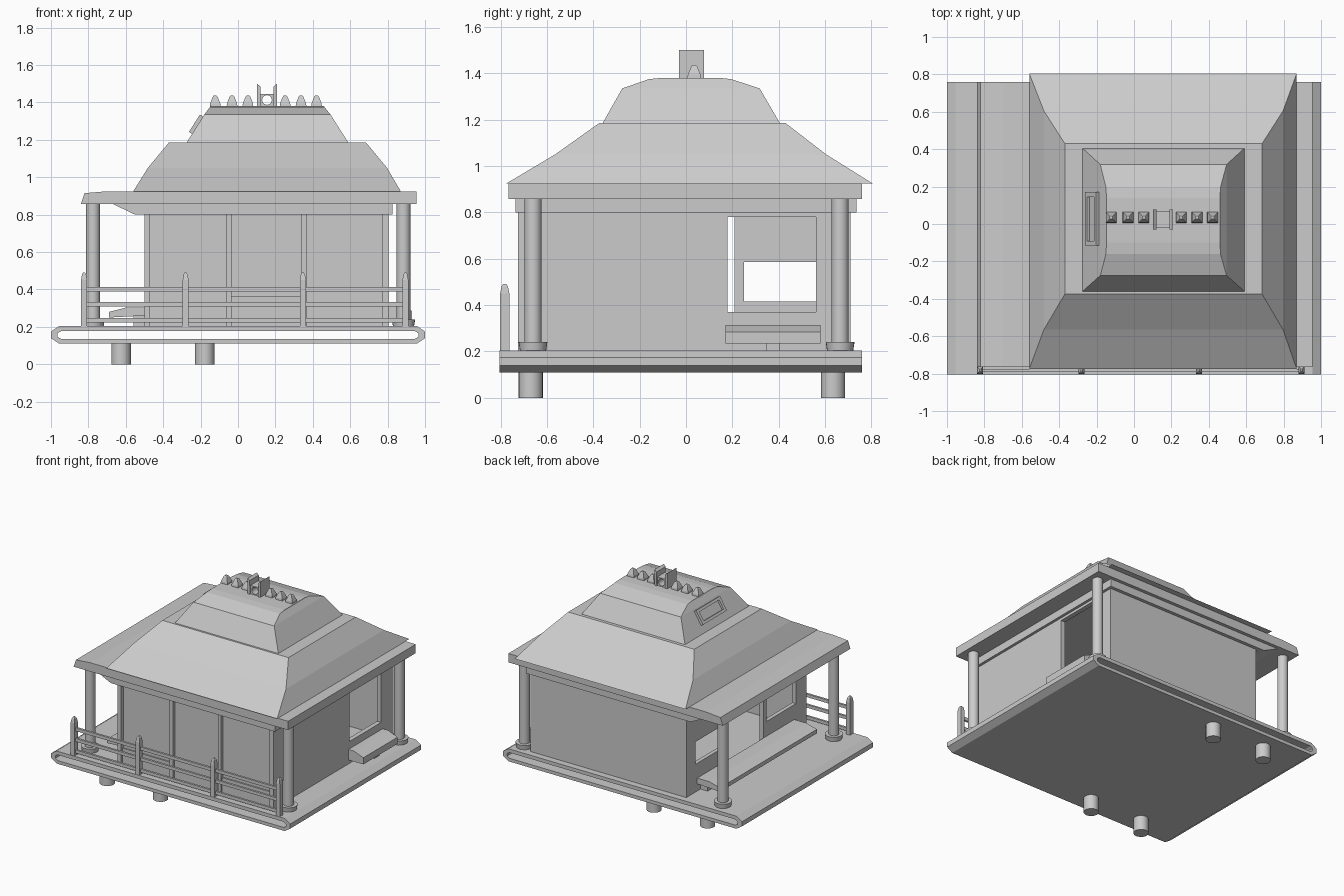
import bpy, bmesh, math

if "Cube" in bpy.data.objects:
    bpy.data.objects.remove(bpy.data.objects["Cube"])


def mesh_object(name, verts, faces):
    mesh = bpy.data.meshes.new(name)
    mesh.from_pydata(verts, [], faces)
    bm = bmesh.new()
    bm.from_mesh(mesh)
    bmesh.ops.recalc_face_normals(bm, faces=bm.faces)
    bm.to_mesh(mesh)
    bm.free()
    obj = bpy.data.objects.new(name, mesh)
    bpy.context.collection.objects.link(obj)
    return obj


def loft(name, rects):
    """Stack of rectangles (x0, x1, y0, y1, z), capped at both ends."""
    v = []
    for x0, x1, y0, y1, z in rects:
        v += [(x0, y0, z), (x1, y0, z), (x1, y1, z), (x0, y1, z)]
    f = [(0, 1, 2, 3), tuple(range(len(v) - 4, len(v)))]
    for r in range(len(rects) - 1):
        for i in range(4):
            a, b = r * 4 + i, r * 4 + (i + 1) % 4
            f.append((a, b, b + 4, a + 4))
    return mesh_object(name, v, f)


def box(name, x0, x1, y0, y1, z0, z1):
    return loft(name, [(x0, x1, y0, y1, z0), (x0, x1, y0, y1, z1)])


def prism(name, profile, y0, y1):
    """Profile of (x, z) points extruded along y."""
    n = len(profile)
    v = [(x, y, z) for y in (y0, y1) for x, z in profile]
    f = [tuple(range(n)), tuple(range(n, 2 * n))]
    f += [(i, (i + 1) % n, (i + 1) % n + n, i + n) for i in range(n)]
    return mesh_object(name, v, f)


def sleeve(name, outer, inner, y0, y1):
    """Hollow (x, z) profile extruded along y."""
    n = len(outer)
    v = [(x, y, z) for y in (y0, y1) for loop in (outer, inner) for x, z in loop]
    f = []
    for i in range(n):
        j = (i + 1) % n
        f += [(i, j, j + n, i + n), (i + 2*n, j + 2*n, j + 3*n, i + 3*n),
              (i, j, j + 2*n, i + 2*n), (i + n, j + n, j + 3*n, i + 3*n)]
    return mesh_object(name, v, f)


def cylinder(name, x, y, z0, z1, r0, r1=None):
    bpy.ops.mesh.primitive_cone_add(vertices=24, radius1=r0, radius2=r1 or r0,
                                    depth=z1 - z0, location=(x, y, (z0 + z1) / 2))
    bpy.context.object.name = name
    bpy.ops.object.shade_smooth_by_angle()


def octagon(hx, z0, z1, cx, cz):
    return [(-hx, z0 + cz), (-hx + cx, z0), (hx - cx, z0), (hx, z0 + cz),
            (hx, z1 - cz), (hx - cx, z1), (-hx + cx, z1), (-hx, z1 - cz)]


# Hollow floor deck and stilts
sleeve("deck", octagon(1, .11, .205, .045, .03), octagon(.965, .135, .178, .02, .012), -.805, .76)
for x in (-.625, -.178):
    for y in (-.67, .635):
        cylinder("stilt", x, y, 0, .112, .052)

# Porch columns with collars
for x in (-.775, .885):
    for y in (-.66, .665):
        cylinder("column", x, y, .2, .865, .037)
        cylinder("column_base", x, y, .2, .24, .056, .062)

# Front and back walls, front pillars
box("back_wall", -.5, .805, .675, .71, .2, .81)
box("front_wall", -.5, .805, -.70, -.67, .2, .81)
for x0, x1 in ((-.5, -.47), (-.065, -.035), (.34, .365), (.77, .805)):
    box("front_pillar", x0, x1, -.725, -.69, .2, .81)
for x0, x1, z in ((-.47, -.065, .32), (-.035, .34, .365), (.365, .77, .32)):
    box("front_kickboard", x0, x1, -.71, -.69, .2, z)

# Right wall around its opening
box("right_wall_front", .77, .805, -.7, .18, .2, .81)
box("right_wall_back", .77, .805, .56, .7, .2, .81)
box("right_wall_low", .77, .805, .18, .56, .2, .37)
box("right_wall_top", .77, .805, .18, .56, .78, .81)

# Left wall: central doorway between two windows
for s in (1, -1):
    for y0, y1, z0, z1 in ((.21, .25, .2, .81), (.6, .7, .2, .81),
                           (.25, .6, .2, .415), (.25, .6, .585, .81)):
        a, b = sorted((s * y0, s * y1))
        box("left_wall_panel", -.5, -.47, a, b, z0, z1)
box("door_lintel", -.5, -.47, -.21, .21, .785, .81)

# Bench on the left, step on the right
prism("left_bench", [(-.69, .25), (-.69, .28), (-.6, .303), (-.5, .303), (-.5, .26)], -.58, .58)
for y in (-.5, .5):
    box("bench_leg", -.56, -.5, y - .04, y + .04, .2, .265)
prism("right_step", [(.8, .235), (.93, .235), (.93, .285), (.85, .315), (.8, .315)], .17, .58)
box("step_foot", .83, .9, .345, .405, .2, .24)

# Eaves
prism("eave_trim", [(-.68, .862), (-.55, .80), (.825, .80), (.825, .862)], -.735, .735)
prism("eave_slab", [(-.84, .858), (-.82, .915), (-.7, .925), (.955, .925), (.955, .858)], -.765, .76)

# Two-tier hipped roof
loft("lower_roof", [(-.56, .87, -.775, .805, .925), (-.482, .797, -.565, .605, 1.05),
                    (-.37, .685, -.375, .43, 1.185)])
loft("upper_roof", [(-.275, .59, -.36, .405, 1.185), (-.18, .495, -.275, .318, 1.335),
                    (-.15, .462, -.16, .195, 1.375), (-.147, .46, -.1, .14, 1.381)])

# Framed vent on the left roof slope
slope = math.atan2(.15, .095)
ux, uz = math.cos(slope), math.sin(slope)


def on_slope(t, h):
    return (-.275 + ux * t - uz * h, 1.185 + uz * t + ux * h)


def vent_bar(name, t0, t1, y0, y1, h):
    prism(name, [on_slope(t0, -.01), on_slope(t1, -.01), on_slope(t1, h), on_slope(t0, h)], y0, y1)


vent_bar("vent_frame", .055, .075, -.115, .17, .02)
vent_bar("vent_frame", .145, .165, -.115, .17, .02)
vent_bar("vent_frame", .075, .145, -.115, -.09, .02)
vent_bar("vent_frame", .075, .145, .145, .17, .02)
vent_bar("vent_panel", .075, .145, -.09, .145, .004)

# Ridge finials
for x in (-.122, -.032, .053, .252, .337, .42):
    rects = [(x - r, x + r, .035 - r, .035 + r, z)
             for r, z in ((.029, 1.375), (.027, 1.395), (.013, 1.43), (.008, 1.436))]
    loft("ridge_finial", rects)

# Central ridge ornament: two plates joined by a pierced block
for s in (1, -1):
    prism("ornament_plate", [(.155 + s * x, z) for x, z in
          ((.035, 1.375), (.053, 1.375), (.053, 1.5), (.036, 1.485))], -.03, .078)
outer, inner = [], []
for i in range(16):
    c, d = math.cos(i * math.pi / 8), math.sin(i * math.pi / 8)
    k = 1 / max(abs(c), abs(d))
    outer.append((.155 + .036 * c * k, 1.413 + .032 * d * k))
    inner.append((.155 + .026 * c, 1.413 + .026 * d))
sleeve("ornament_block", outer, inner, -.02, .07)

# Front fence
for x in (-.823, -.28, .347, .895):
    loft("fence_post", [(x - r, x + r, -.782 - q, -.782 + q, z) for r, q, z in
         ((.016, .02, .2), (.016, .02, .45), (.011, .014, .48), (.004, .006, .492))])
for z in (.235, .322, .402):
    box("fence_rail", -.823, .895, -.79, -.774, z - .012, z + .012)
